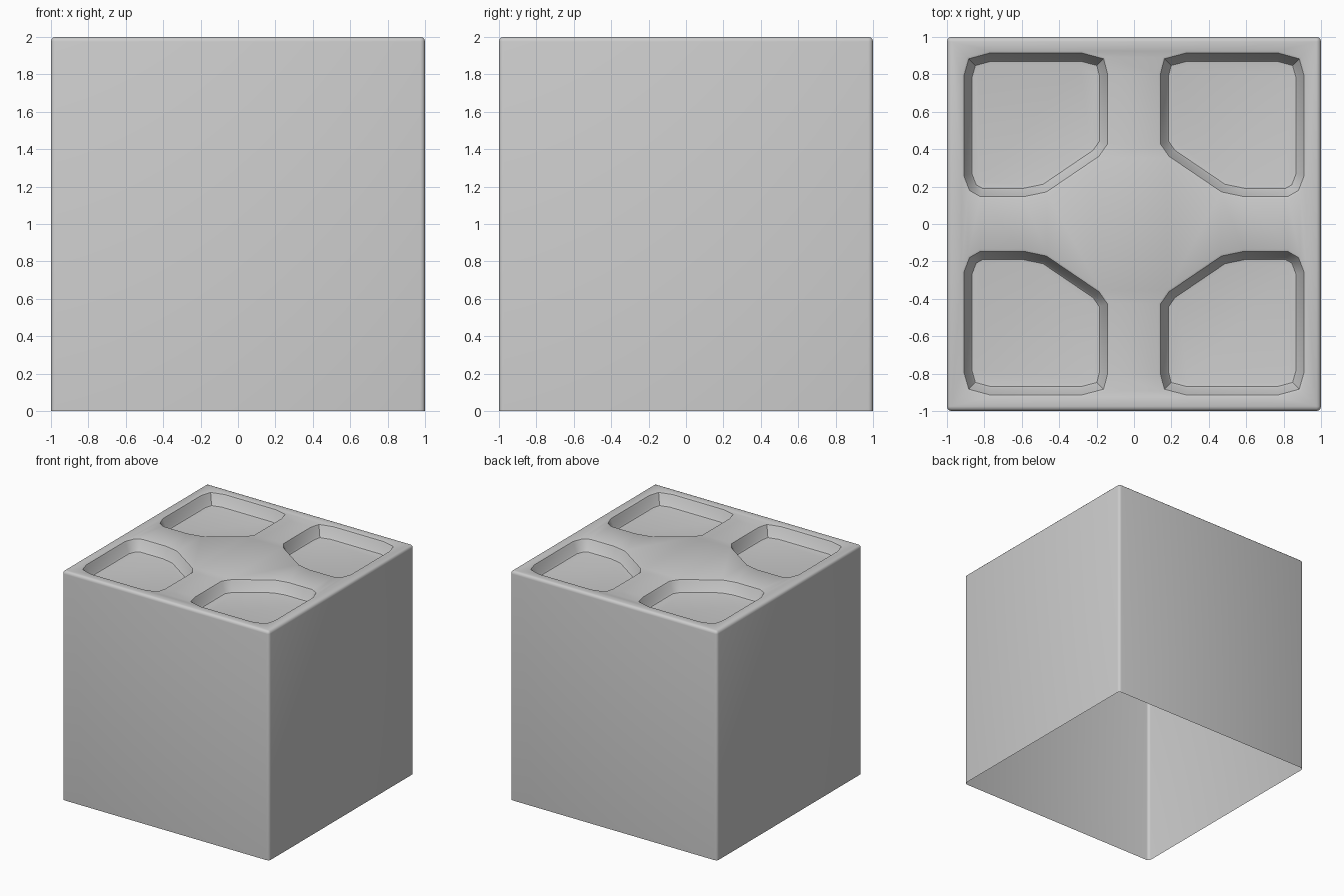
import bpy, bmesh, math
from mathutils import Vector

if "Cube" in bpy.data.objects:
    bpy.data.objects.remove(bpy.data.objects["Cube"])

R = 0.025          # rounding of outer edges
SEG = 3

bm = bmesh.new()


def loft(rings):
    """Skin a list of closed vertex rings with quads."""
    loops = [[bm.verts.new(p) for p in ring] for ring in rings]
    for a, b in zip(loops, loops[1:]):
        n = len(a)
        for i in range(n):
            j = (i + 1) % n
            bm.faces.new((a[i], a[j], b[j], b[i]))
    return loops[-1]


def rounded_square(core, r, z):
    pts = []
    for k, (sx, sy) in enumerate(((1, 1), (-1, 1), (-1, -1), (1, -1))):
        for i in range(SEG + 1):
            a = math.pi / 2 * (k + i / SEG)
            pts.append((sx * core + r * math.cos(a), sy * core + r * math.sin(a), z))
    return pts


def offset(poly, d, z):
    """Mitred inward offset of a counter-clockwise outline."""
    out = []
    for i, p in enumerate(poly):
        p = Vector(p)
        e1 = (p - Vector(poly[i - 1])).normalized()
        e2 = (Vector(poly[(i + 1) % len(poly)]) - p).normalized()
        n1, n2 = Vector((-e1.y, e1.x)), Vector((-e2.y, e2.x))
        q = p + (n1 + n2) * (d / (1 + n1.dot(n2)))
        out.append((q.x, q.y, z))
    return out


# Outer walls with rounded corners and top rim; bottom stays open
walls = [rounded_square(1 - R, R, 0)]
for i in range(SEG + 1):
    a = math.pi / 2 * i / SEG
    walls.append(rounded_square(1 - R, R * math.cos(a), 2 - R + R * math.sin(a)))
loft(walls)

# Four mirrored pockets sunk into the top
outline = [(.906, .26), (.906, .79), (.88, .88), (.77, .91), (.28, .91),
           (.166, .88), (.145, .80), (.145, .43), (.19, .365), (.47, .175),
           (.59, .15), (.82, .15), (.876, .182)]
profile = [(-.015, 2.0), (-.004, 1.995), (.004, 1.98), (.03, 1.915),
           (.04, 1.903), (.06, 1.90)]
for sx in (1, -1):
    for sy in (1, -1):
        rings = [[(x * sx, y * sy, z) for x, y, z in offset(outline, d, h)]
                 for d, h in profile]
        bm.faces.new(loft(rings))

# Top plate filled around the pockets
bmesh.ops.remove_doubles(bm, verts=bm.verts, dist=1e-5)
rim = [e for e in bm.edges if e.is_boundary and all(v.co.z > 1.9999 for v in e.verts)]
bmesh.ops.triangle_fill(bm, edges=rim, use_beauty=True, normal=(0, 0, 1))

bmesh.ops.recalc_face_normals(bm, faces=bm.faces)
bm.normal_update()
top = max(bm.faces, key=lambda f: f.calc_center_median().z)
if top.normal.z < 0:
    bmesh.ops.reverse_faces(bm, faces=bm.faces)

mesh = bpy.data.meshes.new("pocketed_block")
bm.to_mesh(mesh)
bm.free()
block = bpy.data.objects.new("pocketed_block", mesh)
bpy.context.collection.objects.link(block)
bpy.context.view_layer.objects.active = block
block.select_set(True)
bpy.ops.object.shade_smooth_by_angle(angle=math.radians(35))
